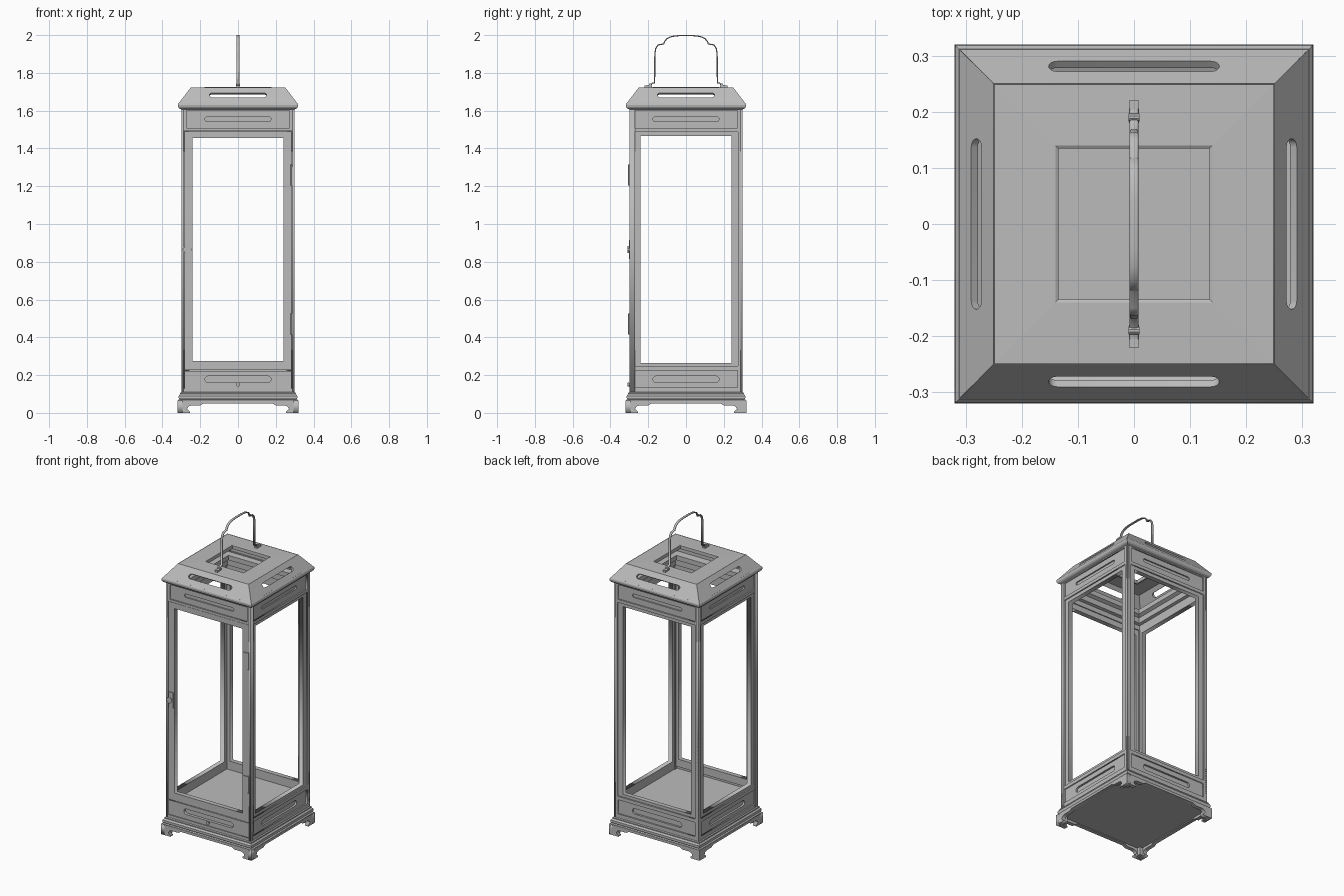
import bpy, bmesh, math
from mathutils import Matrix, Vector

cube = bpy.data.objects.get("Cube")
if cube:
    bpy.data.objects.remove(cube, do_unlink=True)

grey = bpy.data.materials.new("painted grey metal")
grey.use_nodes = True
COLOUR = (0.5, 0.5, 0.5, 1)
grey.diffuse_color = COLOUR
grey.node_tree.nodes["Principled BSDF"].inputs["Base Color"].default_value = COLOUR


def add(name, mesh, matrix=Matrix()):
    ob = bpy.data.objects.new(name, mesh)
    bpy.context.collection.objects.link(ob)
    mesh.materials.clear()
    mesh.materials.append(grey)
    mesh.transform(matrix)
    return ob


def from_bmesh(name, bm, matrix=Matrix()):
    bmesh.ops.recalc_face_normals(bm, faces=bm.faces)
    mesh = bpy.data.meshes.new(name)
    bm.to_mesh(mesh)
    bm.free()
    return add(name, mesh, matrix)


def curve_mesh(name, loops, closed, extrude, bevel=0):
    """Flat outline (later loops are holes) given depth, as a mesh."""
    cu = bpy.data.curves.new(name + "_outline", "CURVE")
    cu.dimensions = "2D"
    cu.fill_mode = "BOTH" if closed else "NONE"
    cu.extrude, cu.bevel_depth, cu.bevel_resolution = extrude, bevel, 1
    for pts in loops:
        sp = cu.splines.new("POLY")
        sp.points.add(len(pts) - 1)
        for p, (x, y) in zip(sp.points, pts):
            p.co = (x, y, 0, 1)
        sp.use_cyclic_u = closed
    tmp = bpy.data.objects.new(name + "_tmp", cu)
    bpy.context.collection.objects.link(tmp)
    bpy.context.view_layer.update()
    mesh = bpy.data.meshes.new_from_object(tmp.evaluated_get(bpy.context.evaluated_depsgraph_get()))
    bpy.data.objects.remove(tmp, do_unlink=True)
    mesh.name = name
    return mesh


def plate(name, loops, y, depth, turn=0, z=0, lean=90):
    """Plate in the front plane, its outer face at y, turned by quarter turns."""
    m = (Matrix.Rotation(turn * math.pi / 2, 4, "Z") @ Matrix.Translation((0, y, z))
         @ Matrix.Rotation(math.radians(lean), 4, "X") @ Matrix.Translation((0, 0, -depth / 2)))
    return add(name, curve_mesh(name, loops, True, depth / 2), m)


def rect(x, z0, z1):
    return [(-x, z0), (x, z0), (x, z1), (-x, z1)]


def slot(x, z0, z1):
    r, mid = (z1 - z0) / 2, (z0 + z1) / 2
    return [(s * (x - r + r * math.sin(a)), mid - s * r * math.cos(a))
            for s in (1, -1) for a in [i * math.pi / 8 for i in range(9)]]


def square_loft(name, profile, closed=True):
    """Sweep a (radius, z) profile round a square."""
    bm = bmesh.new()
    rings = [[bm.verts.new((sx * r, sy * r, z)) for sx, sy in ((-1, -1), (1, -1), (1, 1), (-1, 1))]
             for r, z in profile]
    pairs = list(zip(rings, rings[1:]))
    if closed:
        pairs.append((rings[-1], rings[0]))
    else:
        bm.faces.new(rings[0])
        bm.faces.new(rings[-1])
    for a, b in pairs:
        for i in range(4):
            j = (i + 1) % 4
            bm.faces.new((a[i], a[j], b[j], b[i]))
    return from_bmesh(name, bm)


def box(name, centre, size):
    bm = bmesh.new()
    bmesh.ops.create_cube(bm, size=1)
    return from_bmesh(name, bm, Matrix.Translation(centre) @ Matrix.Diagonal((*size, 1)))


def rod(name, centre, r1, r2, length, axis="X", sides=16):
    bm = bmesh.new()
    bmesh.ops.create_cone(bm, cap_ends=True, segments=sides, radius1=r1, radius2=r2, depth=length)
    turn = Matrix.Rotation(math.pi / 2, 4, axis) if axis != "Z" else Matrix()
    return from_bmesh(name, bm, Matrix.Translation(centre) @ turn)


# Base: bracket feet with shaped aprons, stepped plinth and floor
half = [(0.32, 0), (0.255, 0), (0.255, 0.008), (0.27, 0.02), (0.262, 0.034),
        (0.245, 0.04), (0.2, 0.04), (0.18, 0.051)]
apron = [(0.32, 0.066)] + half
apron += [(-x, z) for x, z in reversed(apron)]
for k in range(4):
    plate("base_apron", [apron], -0.32, 0.025, k)
for sx in (-1, 1):
    for sy in (-1, 1):
        box("foot_block", (sx * 0.295, sy * 0.295, 0.035), (0.045, 0.045, 0.06))
square_loft("plinth", [(0.29, 0.055), (0.318, 0.06), (0.318, 0.068), (0.31, 0.072), (0.314, 0.078),
                       (0.314, 0.09), (0.306, 0.1), (0.306, 0.106), (0.3, 0.11)], False)
square_loft("floor_box", [(0.28, 0.1), (0.28, 0.21)], False)

# Walls: outer frame with openings over an inset panel with slots
frieze_hole = rect(0.272, 1.507, 1.6)
frieze_slot = slot(0.175, 1.544, 1.566)
drawer_slot = slot(0.175, 0.16, 0.195)
for k in (1, 2, 3):
    plate("wall_frame", [rect(0.3, 0.105, 1.612), rect(0.275, 0.247, 1.487),
                         rect(0.272, 0.135, 0.225), frieze_hole], -0.3, 0.012, k)
    plate("wall_panel", [rect(0.29, 0.11, 1.608), rect(0.24, 0.265, 1.465),
                         drawer_slot, frieze_slot], -0.292, 0.03, k)

# Front: surround, frieze, drawer front and glazed-style door frame
plate("front_surround", [rect(0.3, 0.105, 1.612), rect(0.286, 0.128, 1.492), frieze_hole], -0.3, 0.03)
plate("front_frieze", [rect(0.28, 1.5, 1.605), frieze_slot], -0.292, 0.02)
plate("drawer_front", [rect(0.284, 0.13, 0.222), drawer_slot], -0.298, 0.02)
plate("door_frame", [rect(0.283, 0.226, 1.49), rect(0.24, 0.275, 1.455)], -0.298, 0.03)
for sx in (-1, 1):
    box("door_jamb", (sx * 0.272, -0.272, 0.85), (0.03, 0.03, 1.28))
rod("drawer_knob", (0, -0.302, 0.15), 0.008, 0.011, 0.014)

# Stepped moulding under the roof, also backing the frieze slots
square_loft("ceiling_moulding", [(0.284, 1.49), (0.262, 1.49), (0.262, 1.52), (0.245, 1.525),
                                 (0.245, 1.56), (0.225, 1.57), (0.225, 1.6), (0.284, 1.606)])

# Roof: rolled eave, slotted slopes, flat deck with a square opening
square_loft("roof_eave", [(0.27, 1.605), (0.3, 1.607), (0.312, 1.613), (0.317, 1.62),
                          (0.319, 1.63), (0.317, 1.637), (0.312, 1.643), (0.27, 1.625)])
run, rise = 0.062, 0.081
slope = math.hypot(run, rise)
for k in range(4):
    plate("roof_slope", [[(-0.312, 0), (0.312, 0), (0.25, slope), (-0.25, slope)],
                         slot(0.152, 0.036, 0.066)],
          -0.312, 0.015, k, 1.642, math.degrees(math.atan2(rise, run)))
square_loft("roof_deck", [(0.25, 1.722), (0.14, 1.725), (0.135, 1.722), (0.135, 1.7),
                          (0.145, 1.7), (0.145, 1.708), (0.24, 1.706)])

# Carrying handle: bent flat strip on two feet
side = [(0.205, 1.733), (0.185, 1.735), (0.18, 1.745), (0.166, 1.748), (0.165, 1.9), (0.16, 1.93),
        (0.148, 1.948), (0.118, 1.953), (0.114, 1.966), (0.1, 1.982), (0.075, 1.993), (0.04, 1.997)]
path = side + [(-y, z) for y, z in reversed(side)]
to_side = Matrix(((0, 0, 1, 0), (1, 0, 0, 0), (0, 1, 0, 0), (0, 0, 0, 1)))
add("handle", curve_mesh("handle", [path], False, 0.005, 0.003), to_side)
for s in (-1, 1):
    box("handle_foot", (0, s * 0.2, 1.728), (0.018, 0.04, 0.012))
    rod("handle_pivot", (0, s * 0.19, 1.737), 0.007, 0.007, 0.02, "Y", 10)

# Hinges on the door's left edge
for z in (1.26, 0.47):
    box("hinge_leaf", (0.264, -0.3, z), (0.04, 0.006, 0.1))
    rod("hinge_pin", (0.284, -0.302, z), 0.006, 0.006, 0.11, "Z", 10)

# Latch on the door's right edge
box("latch_plate", (-0.264, -0.3, 0.865), (0.034, 0.006, 0.1))
rod("latch_knob", (-0.27, -0.303, 0.865), 0.014, 0.019, 0.014)
box("latch_bar", (-0.268, -0.306, 0.865), (0.05, 0.006, 0.01))
